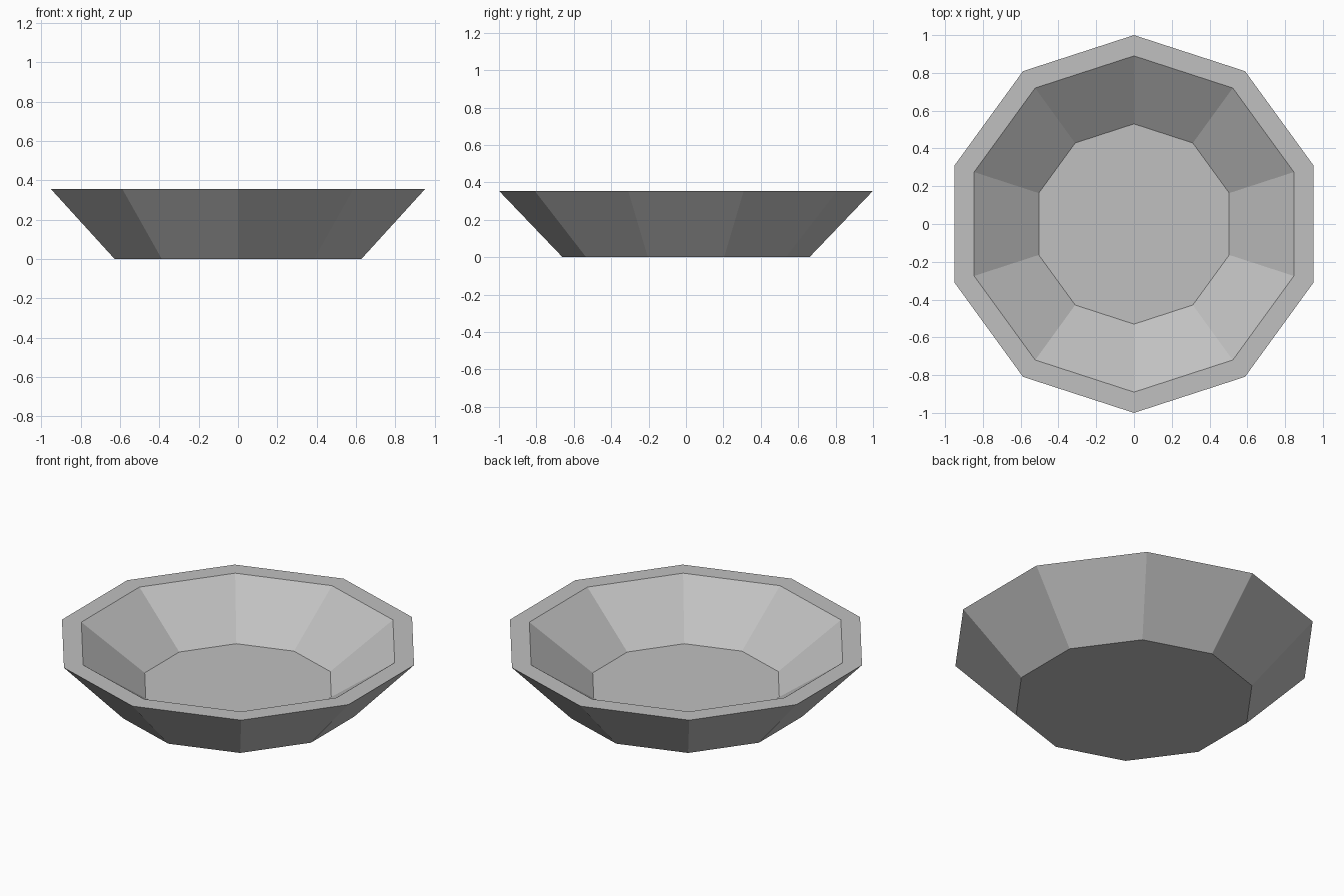
import bpy
import bmesh
from math import cos, sin, pi

SIDES = 10

cube = bpy.data.objects.get("Cube")
if cube:
    bpy.data.objects.remove(cube, do_unlink=True)


def make_material(name, color):
    mat = bpy.data.materials.new(name)
    mat.use_nodes = True
    mat.diffuse_color = color
    mat.node_tree.nodes["Principled BSDF"].inputs["Base Color"].default_value = color
    return mat


def make_lathe(name, profile, mat):
    """Sweep (radius, height) points around z and cap both ends."""
    bm = bmesh.new()
    rings = []
    for radius, z in profile:
        angles = [pi / 2 + 2 * pi * i / SIDES for i in range(SIDES)]
        rings.append([bm.verts.new((radius * cos(a), radius * sin(a), z)) for a in angles])
    for low, high in zip(rings, rings[1:]):
        for i in range(SIDES):
            j = (i + 1) % SIDES
            bm.faces.new((low[i], low[j], high[j], high[i]))
    bm.faces.new(rings[0][::-1])
    bm.faces.new(rings[-1])
    bmesh.ops.recalc_face_normals(bm, faces=bm.faces)
    mesh = bpy.data.meshes.new(name)
    bm.to_mesh(mesh)
    bm.free()
    mesh.materials.append(mat)
    obj = bpy.data.objects.new(name, mesh)
    bpy.context.collection.objects.link(obj)
    return obj


# Ten-sided bowl: base, outer wall, flat rim, inner wall, raised floor
grey = make_material("light grey", (0.53, 0.53, 0.53, 1))
make_lathe("bowl", [(0.66, 0), (1, 0.355), (0.89, 0.355), (0.53, 0.10)], grey)
